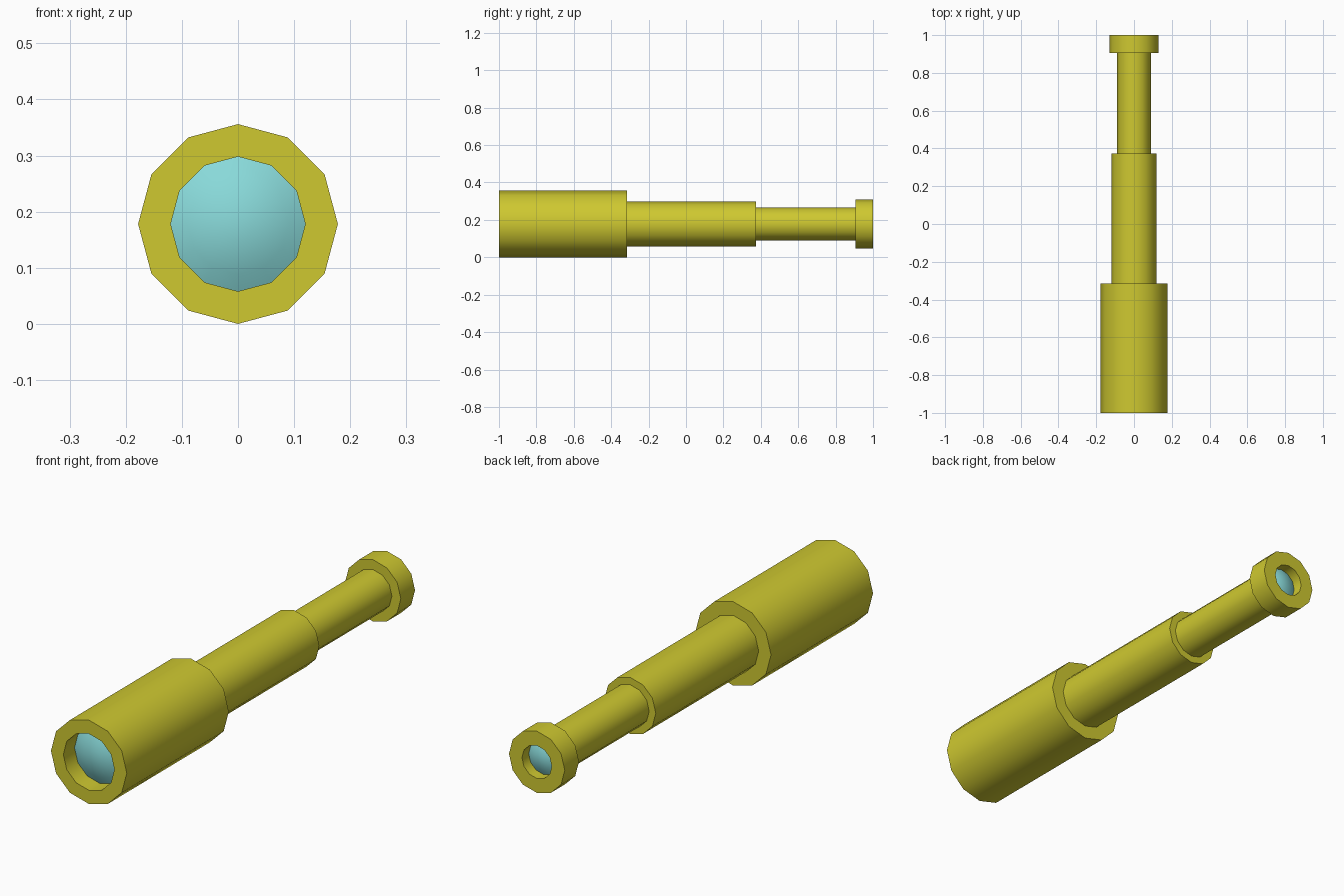
import bpy, bmesh, math

if "Cube" in bpy.data.objects:
    bpy.data.objects.remove(bpy.data.objects["Cube"])

SIDES = 12
AXIS_Z = 0.178


def material(name, color):
    m = bpy.data.materials.new(name)
    m.diffuse_color = color
    m.use_nodes = True
    m.node_tree.nodes["Principled BSDF"].inputs["Base Color"].default_value = m.diffuse_color
    return m


def lathe(name, profile, mat):
    """Revolve (radius, y) points about the telescope axis."""
    bm = bmesh.new()
    rings = []
    for r, y in profile:
        rings.append([bm.verts.new((r * math.cos(k * math.tau / SIDES), y,
                                    AXIS_Z + r * math.sin(k * math.tau / SIDES)))
                      for k in range(SIDES)])
    for a, b in zip(rings, rings[1:]):
        for k in range(SIDES):
            n = (k + 1) % SIDES
            bm.faces.new((a[k], b[k], b[n], a[n]))
    bmesh.ops.remove_doubles(bm, verts=bm.verts, dist=1e-5)
    me = bpy.data.meshes.new(name)
    bm.to_mesh(me)
    bm.free()
    ob = bpy.data.objects.new(name, me)
    bpy.context.collection.objects.link(ob)
    me.materials.append(mat)
    bpy.ops.object.select_all(action='DESELECT')
    ob.select_set(True)
    bpy.context.view_layer.objects.active = ob
    bpy.ops.object.shade_smooth_by_angle(angle=math.radians(40))
    return ob


def dome(radius, rim_y, bulge):
    """Shallow dome profile from its centre to its rim."""
    return [(radius * t, rim_y + bulge * (1 - t * t)) for t in (0, 0.25, 0.5, 0.75, 1)]


brass = material("brass", (0.62, 0.58, 0.03, 1))
glass = material("glass", (0.25, 0.70, 0.70, 1))

# Front barrel with recessed opening
lathe("front_barrel", [(0.12, -0.92), (0.12, -1), (0.178, -1),
                       (0.178, -0.316), (0.12, -0.316)], brass)
# Sliding tubes
lathe("middle_tube", [(0.12, -0.316), (0.12, 0.374), (0.089, 0.374)], brass)
lathe("rear_tube", [(0.089, 0.374), (0.089, 0.905)], brass)
# Eyepiece collar with recessed opening
lathe("eyepiece", [(0.089, 0.905), (0.131, 0.905), (0.131, 1),
                   (0.07, 1), (0.07, 0.95)], brass)
# Lenses, both bulging outwards
lathe("front_lens", dome(0.12, -0.925, -0.035), glass)
lathe("eye_lens", dome(0.07, 0.955, 0.02)[::-1], glass)
